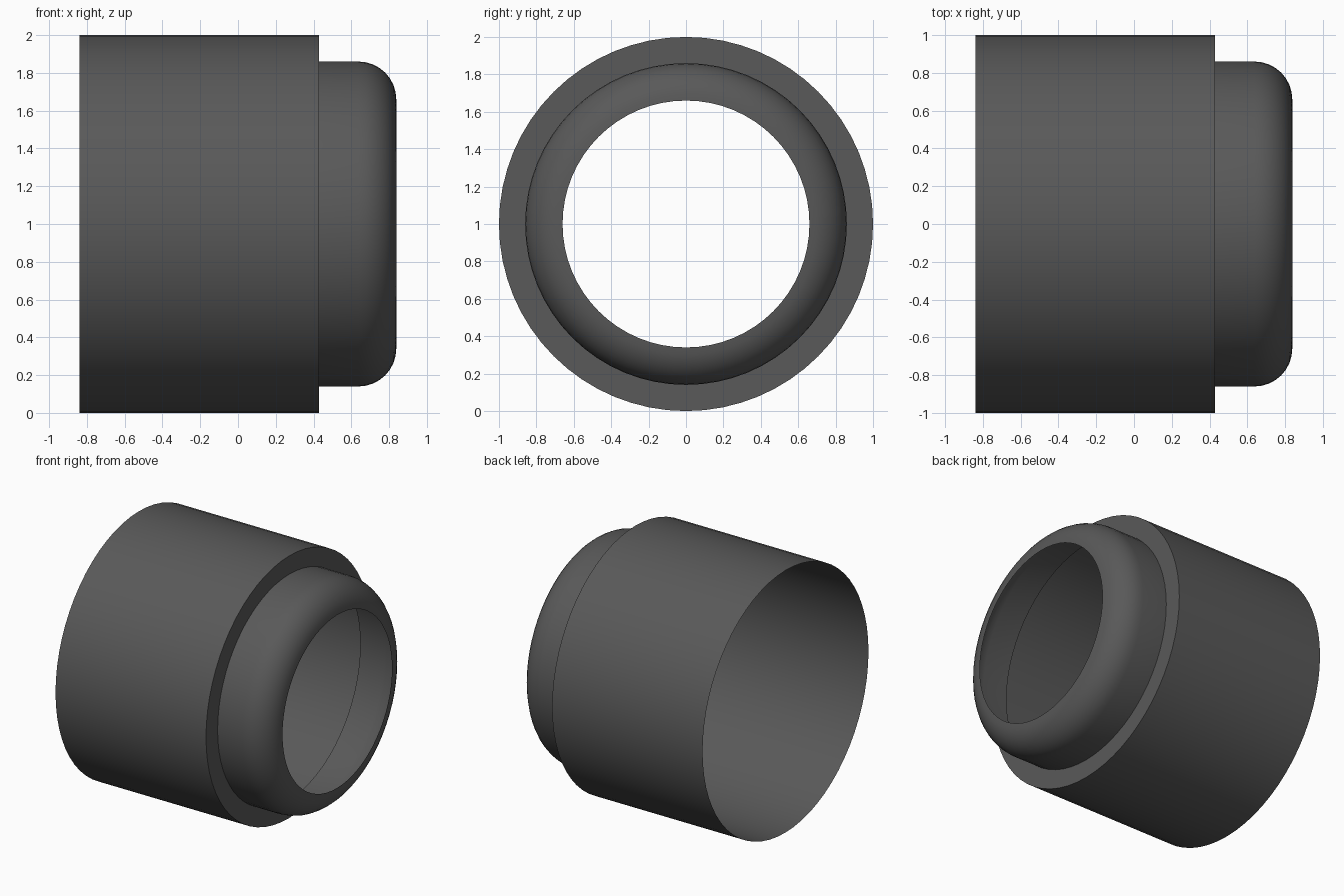
import bpy, bmesh
from math import sin, cos, pi, radians

if "Cube" in bpy.data.objects:
    bpy.data.objects.remove(bpy.data.objects["Cube"])

SEGMENTS = 64

# Profile as (x, radius): open rear rim, body wall, step, collar, rounded lip
profile = [(-0.84, 1.0), (0.43, 1.0), (0.43, 0.86)]
profile += [(0.638 + 0.2 * sin(i * pi / 16), 0.66 + 0.2 * cos(i * pi / 16))
            for i in range(9)]

# Revolve the profile around the x axis as an open thin shell
bm = bmesh.new()
rings = [[bm.verts.new((x, r * cos(2 * pi * k / SEGMENTS),
                        1 + r * sin(2 * pi * k / SEGMENTS)))
          for k in range(SEGMENTS)] for x, r in profile]
for a, b in zip(rings, rings[1:]):
    for k in range(SEGMENTS):
        n = (k + 1) % SEGMENTS
        bm.faces.new((a[k], b[k], b[n], a[n]))
bmesh.ops.recalc_face_normals(bm, faces=bm.faces)
# Make sure the body wall faces outward
bm.faces.ensure_lookup_table()
f = bm.faces[0]
c = f.calc_center_median()
if f.normal.y * c.y + f.normal.z * (c.z - 1) < 0:
    bmesh.ops.reverse_faces(bm, faces=bm.faces)

mesh = bpy.data.meshes.new("stepped_sleeve")
bm.to_mesh(mesh)
bm.free()
sleeve = bpy.data.objects.new("stepped_sleeve", mesh)
bpy.context.collection.objects.link(sleeve)

# Dark grey finish
mat = bpy.data.materials.new("dark_grey")
mat.diffuse_color = (0.1, 0.1, 0.1, 1)
mat.use_nodes = True
mat.node_tree.nodes["Principled BSDF"].inputs["Base Color"].default_value = mat.diffuse_color
mesh.materials.append(mat)

# Smooth curves, sharp step
bpy.context.view_layer.objects.active = sleeve
sleeve.select_set(True)
bpy.ops.object.shade_smooth_by_angle(angle=radians(30))
